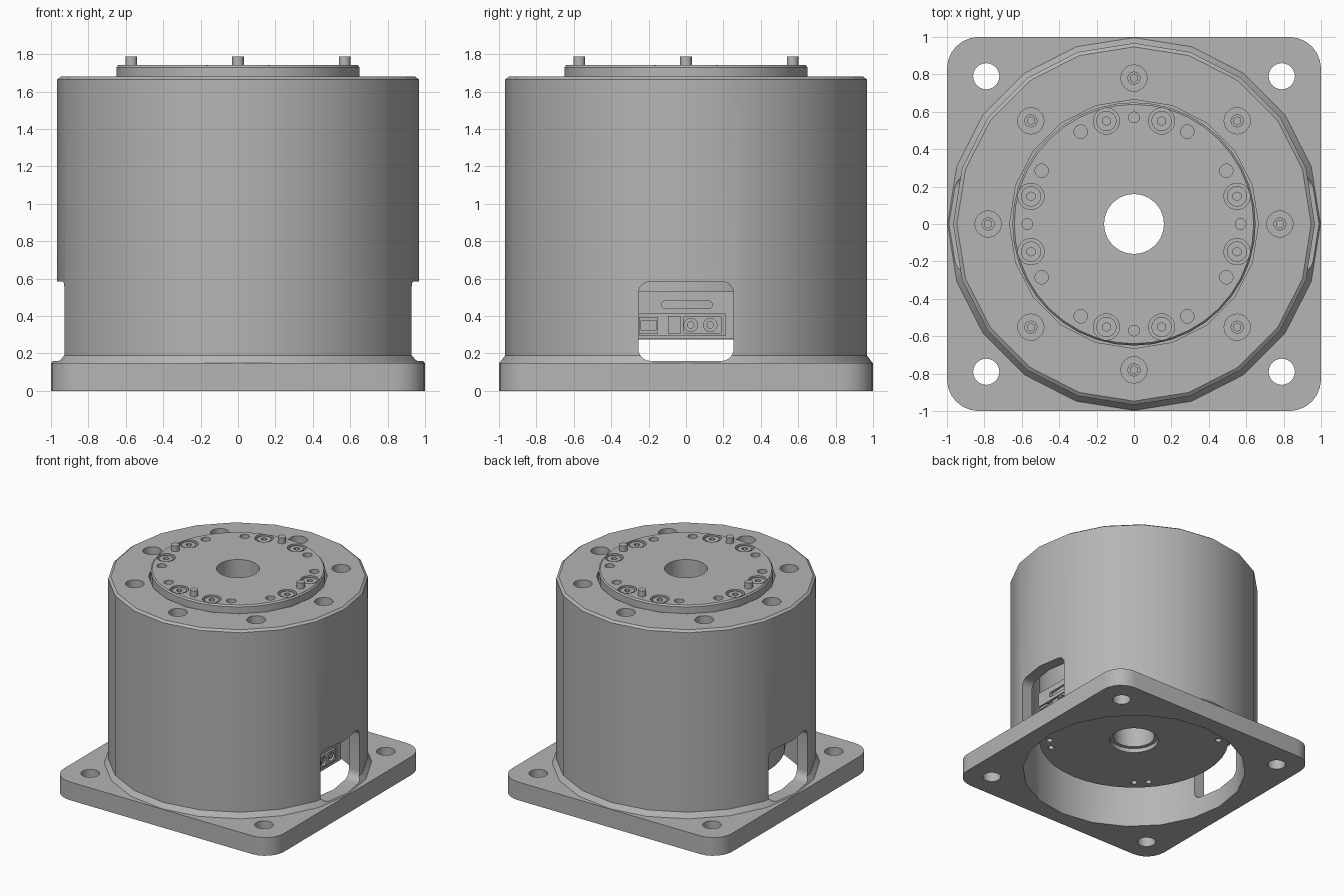
import bpy
import bmesh
from math import cos, sin, pi, radians
from mathutils import Matrix, Vector

if "Cube" in bpy.data.objects:
    bpy.data.objects.remove(bpy.data.objects["Cube"], do_unlink=True)

grey = bpy.data.materials.new("machined_grey")
grey.use_nodes = True
COLOUR = (0.46, 0.46, 0.46, 1)
grey.diffuse_color = COLOUR
grey.node_tree.nodes["Principled BSDF"].inputs["Base Color"].default_value = COLOUR


def finish(name, bm):
    """Turn a bmesh into a named object in the shared material."""
    bmesh.ops.recalc_face_normals(bm, faces=bm.faces)
    mesh = bpy.data.meshes.new(name)
    bm.to_mesh(mesh)
    bm.free()
    mesh.materials.append(grey)
    obj = bpy.data.objects.new(name, mesh)
    bpy.context.collection.objects.link(obj)
    return obj


def lathe(name, profile, sides):
    """Revolve a closed (radius, height) profile about z."""
    bm = bmesh.new()
    rings = []
    for i in range(sides):
        a = 2 * pi * i / sides
        rings.append([bm.verts.new((r * cos(a), r * sin(a), z)) for r, z in profile])
    n = len(profile)
    for i in range(sides):
        a, b = rings[i], rings[(i + 1) % sides]
        for j in range(n):
            k = (j + 1) % n
            bm.faces.new((a[j], b[j], b[k], a[k]))
    return finish(name, bm)


def add_cylinder(bm, x, y, low, high, radius, sides=24):
    bmesh.ops.create_cone(
        bm, cap_ends=True, segments=sides, radius1=radius, radius2=radius,
        depth=high - low, matrix=Matrix.Translation((x, y, (low + high) / 2)))


def cylinders(name, points, low, high, radius, sides=24):
    bm = bmesh.new()
    for x, y in points:
        add_cylinder(bm, x, y, low, high, radius, sides)
    return finish(name, bm)


def rounded_box(name, low, high, axis, radius):
    """Box with the edges along one axis rounded."""
    low, high = Vector(low), Vector(high)
    bm = bmesh.new()
    bmesh.ops.create_cube(bm, size=1)
    for v in bm.verts:
        v.co = (low + high) / 2 + v.co * (high - low)
    if radius:
        edges = [e for e in bm.edges
                 if abs((e.verts[0].co - e.verts[1].co).normalized()[axis]) > 0.9]
        bmesh.ops.bevel(bm, geom=edges, offset=radius, segments=6, profile=0.5, affect='EDGES')
    return finish(name, bm)


def cut(target, cutter):
    """Subtract the cutter and throw it away."""
    mod = target.modifiers.new("cut", 'BOOLEAN')
    mod.object = cutter
    mod.operation = 'DIFFERENCE'
    mod.solver = 'EXACT'
    bpy.context.view_layer.objects.active = target
    bpy.ops.object.modifier_apply(modifier=mod.name)
    bpy.data.objects.remove(cutter, do_unlink=True)


def polar(radius, angles):
    return [(radius * cos(radians(a)), radius * sin(radians(a))) for a in angles]


quarters = range(0, 360, 90)
SIDES = 20

# Square mounting plate with corner holes and a central opening
plate = rounded_box("base_plate", (-1, -1, 0), (1, 1, 0.15), 2, 0.17)
corners = [(sx * 0.79, sy * 0.79) for sx in (-1, 1) for sy in (-1, 1)]
cut(plate, cylinders("plate_holes", corners, -0.1, 0.3, 0.07))
cut(plate, cylinders("plate_opening", [(0, 0)], -0.1, 0.3, 0.87, SIDES))

# Hollow housing with flared foot and chamfered top
housing = lathe("housing", [
    (0.87, 0.148), (0.998, 0.148), (0.967, 0.19), (0.967, 1.665), (0.947, 1.68),
    (0.665, 1.68), (0.665, 1.53), (0.87, 1.53)], SIDES)
cut(housing, rounded_box("side_windows", (-1.2, -0.255, 0.16), (1.2, 0.255, 0.585), 0, 0.065))
rim = polar(0.78, range(0, 360, 45))
cut(housing, cylinders("rim_counterbores", rim, 1.61, 1.8, 0.07))

# Screws at the bottom of the rim counterbores
rim_screws = cylinders("rim_screws", rim, 1.56, 1.63, 0.035, 16)
cut(rim_screws, cylinders("rim_sockets", rim, 1.61, 1.7, 0.022, 6))

# Inner drive unit with output flange and central bore
drive = lathe("drive_unit", [
    (0.19, 0.275), (0.74, 0.275), (0.74, 1.5), (0.65, 1.5), (0.65, 1.73), (0.64, 1.742),
    (0.16, 1.742), (0.16, 0.31), (0.19, 0.31)], 40)
flange_screws = polar(0.57, [q + s * 15 for q in quarters for s in (-1, 1)])
threaded = polar(0.57, [q + s * 30 for q in quarters for s in (-1, 1)])
bottom_holes = polar(0.66, [q + 45 + s * 5 for q in quarters for s in (-1, 1)])
cut(drive, cylinders("flange_counterbores", flange_screws, 1.70, 1.8, 0.07))
cut(drive, cylinders("flange_threads", threaded, 1.66, 1.8, 0.036, 16))
cut(drive, cylinders("bottom_threads", bottom_holes, 0.2, 0.34, 0.025, 12))

# Flange screws and locating pins
screws = cylinders("flange_screws", flange_screws, 1.69, 1.735, 0.054)
cut(screws, cylinders("flange_sockets", flange_screws, 1.71, 1.8, 0.024, 6))
pins = cylinders("locating_pins", polar(0.57, quarters), 1.65, 1.788, 0.031, 16)

# Connector bay behind the left window
bay = rounded_box("connector_bay", (0.5, -0.26, 0.276), (0.755, 0.26, 0.53), 0, 0)
cut(bay, rounded_box("bay_slot", (0.72, -0.13, 0.44), (0.8, 0.14, 0.48), 0, 0.018))
cut(bay, rounded_box("bay_trough", (0.71, -0.3, 0.295), (0.8, 0.21, 0.41), 0, 0))
power = rounded_box("power_connector", (0.68, -0.015, 0.305), (0.76, 0.19, 0.4), 0, 0.01)
signal = rounded_box("signal_connector", (0.68, -0.25, 0.305), (0.76, -0.15, 0.395), 0, 0)
cut(signal, rounded_box("signal_socket", (0.73, -0.24, 0.325), (0.8, -0.16, 0.375), 0, 0))
latch = rounded_box("connector_latch", (0.68, -0.095, 0.305), (0.75, -0.03, 0.4), 0, 0)

# Round power contacts, recessed, each with a contact post
for i, y in enumerate((0.025, 0.13)):
    turn = Matrix.Translation((0.76, y, 0.352)) @ Matrix.Rotation(pi / 2, 4, 'Y')
    socket = cylinders("contact_socket", [(0, 0)], -0.03, 0.03, 0.036, 16)
    socket.data.transform(turn)
    cut(power, socket)
    post = cylinders(f"contact_post_{i + 1}", [(0, 0)], -0.04, -0.005, 0.02, 12)
    post.data.transform(turn)

# Smooth round walls, keep machined edges crisp
bpy.ops.object.select_all(action='DESELECT')
for obj in bpy.context.collection.objects:
    if obj.type == 'MESH' and grey.name in obj.data.materials:
        obj.select_set(True)
        bpy.context.view_layer.objects.active = obj
bpy.ops.object.shade_smooth_by_angle(angle=radians(30))
